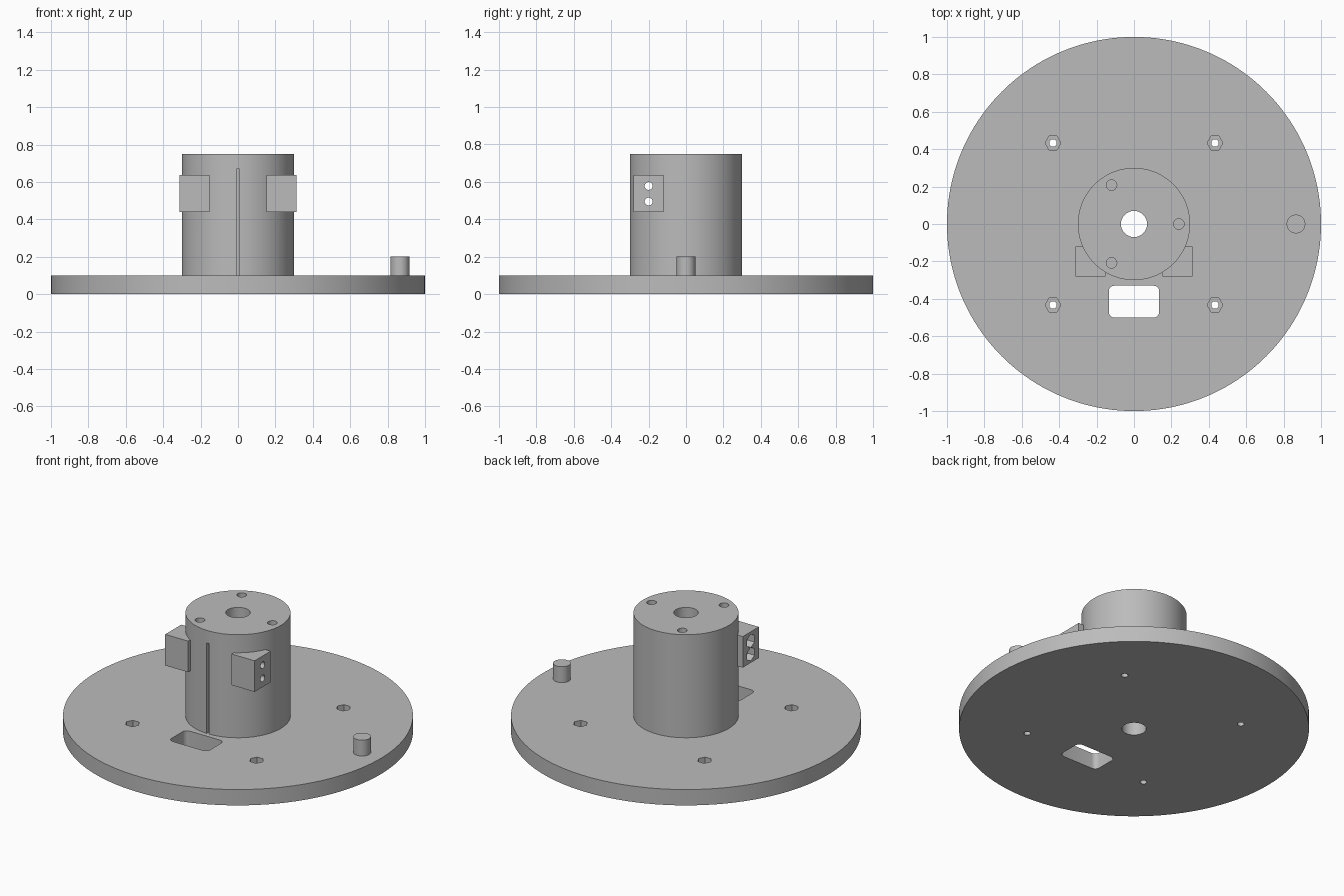
import bpy, bmesh
from math import radians, sin, cos, pi
from mathutils import Matrix

cube = bpy.data.objects.get("Cube")
if cube:
    bpy.data.objects.remove(cube, do_unlink=True)

grey = bpy.data.materials.new("plain grey")
grey.use_nodes = True
COLOUR = (0.5, 0.5, 0.5, 1)
grey.diffuse_color = COLOUR
grey.node_tree.nodes["Principled BSDF"].inputs["Base Color"].default_value = COLOUR

PLATE_TOP, COLUMN_TOP, COLUMN_R = 0.1, 0.75, 0.3


def finish(name, bm):
    bmesh.ops.recalc_face_normals(bm, faces=bm.faces)
    mesh = bpy.data.meshes.new(name)
    bm.to_mesh(mesh)
    bm.free()
    mesh.materials.append(grey)
    obj = bpy.data.objects.new(name, mesh)
    bpy.context.collection.objects.link(obj)
    return obj


def cylinder(name, x, y, z0, z1, r, sides=48, turn=0):
    bm = bmesh.new()
    bmesh.ops.create_cone(bm, cap_ends=True, segments=sides, radius1=r, radius2=r, depth=z1 - z0,
                          matrix=Matrix.Translation((x, y, (z0 + z1) / 2)) @ Matrix.Rotation(turn, 4, 'Z'))
    return finish(name, bm)


def cross_cylinder(name, x0, x1, y, z, r, sides=32, turn=0):
    """Cylinder lying along x."""
    bm = bmesh.new()
    bmesh.ops.create_cone(bm, cap_ends=True, segments=sides, radius1=r, radius2=r, depth=abs(x1 - x0),
                          matrix=Matrix.Translation(((x0 + x1) / 2, y, z))
                          @ Matrix.Rotation(pi / 2, 4, 'Y') @ Matrix.Rotation(turn, 4, 'Z'))
    return finish(name, bm)


def box(name, x0, x1, y0, y1, z0, z1, corner=0):
    bm = bmesh.new()
    size = Matrix.Diagonal((x1 - x0, y1 - y0, z1 - z0, 1))
    bmesh.ops.create_cube(bm, size=1, matrix=Matrix.Translation(
        ((x0 + x1) / 2, (y0 + y1) / 2, (z0 + z1) / 2)) @ size)
    if corner:
        upright = [e for e in bm.edges if abs(e.verts[0].co.z - e.verts[1].co.z) > 0.01]
        bmesh.ops.bevel(bm, geom=upright, offset=corner, segments=6, profile=0.5, affect='EDGES')
    return finish(name, bm)


def cut(target, cutters):
    """Subtract each cutter, bake the result and drop the cutters."""
    for c in cutters:
        c.hide_render = True
        mod = target.modifiers.new("cut", 'BOOLEAN')
        mod.operation, mod.solver, mod.object = 'DIFFERENCE', 'EXACT', c
    bpy.context.view_layer.update()
    baked = bpy.data.meshes.new_from_object(
        target.evaluated_get(bpy.context.evaluated_depsgraph_get()))
    target.modifiers.clear()
    target.data = baked
    for c in cutters:
        bpy.data.objects.remove(c, do_unlink=True)


# Round base plate with centre bore, cable slot and four nut pockets
plate = cylinder("base_plate", 0, 0, 0, PLATE_TOP, 1, 160)
cutters = [cylinder("bore_cutter", 0, 0, -0.1, 0.2, 0.07),
           box("slot_cutter", -0.135, 0.135, -0.5, -0.33, -0.1, 0.2, 0.03)]
for sx in (-1, 1):
    for sy in (-1, 1):
        x, y = sx * 0.433, sy * 0.433
        cutters.append(cylinder("screw_cutter", x, y, -0.1, 0.2, 0.02, 24))
        cutters.append(cylinder("nut_cutter", x, y, 0.05, 0.2, 0.042, 6, pi / 2))
cut(plate, cutters)

# Central column with bore, front slit, cross bores and top screw holes
column = cylinder("column", 0, 0, PLATE_TOP, COLUMN_TOP, COLUMN_R, 96)
cutters = [cylinder("bore_cutter", 0, 0, 0, 0.9, 0.07),
           box("slit_cutter", -0.009, 0.009, -0.4, 0, 0, 0.67)]
BORE_HEIGHTS = (0.495, 0.578)
for z in BORE_HEIGHTS:
    cutters.append(cross_cylinder("cross_cutter", -0.5, 0.5, -0.2, z, 0.021))
for angle in (0, 120, 240):
    a = radians(angle)
    cutters.append(cylinder("top_screw_cutter", 0.24 * cos(a), 0.24 * sin(a), 0.6, 0.9, 0.028, 32))
cut(column, cutters)

# Clamp lugs on both sides of the column; the one at -x holds the nuts
lugs = []
for side, name in ((1, "left_lug"), (-1, "right_lug")):
    x0, x1 = sorted((side * 0.152, side * 0.312))
    lug = box(name, x0, x1, -0.28, -0.12, 0.44, 0.636)
    cutters = [cylinder("column_cutter", 0, 0, 0, 0.9, COLUMN_R, 96)]
    for z in BORE_HEIGHTS:
        cutters.append(cross_cylinder("cross_cutter", -0.5, 0.5, -0.2, z, 0.021))
        if side < 0:
            cutters.append(cross_cylinder("nut_cutter", -0.4, -0.265, -0.2, z, 0.042, 6, pi / 2))
    cut(lug, cutters)
    lugs.append(lug)

# Locating peg near the plate rim
peg = cylinder("peg", 0.866, 0, PLATE_TOP, 0.2, 0.05)

# Smooth the round walls, keep the edges sharp
bpy.ops.object.select_all(action='DESELECT')
for obj in (plate, column, peg, *lugs):
    obj.select_set(True)
bpy.context.view_layer.objects.active = plate
bpy.ops.object.shade_smooth_by_angle(angle=radians(30))
